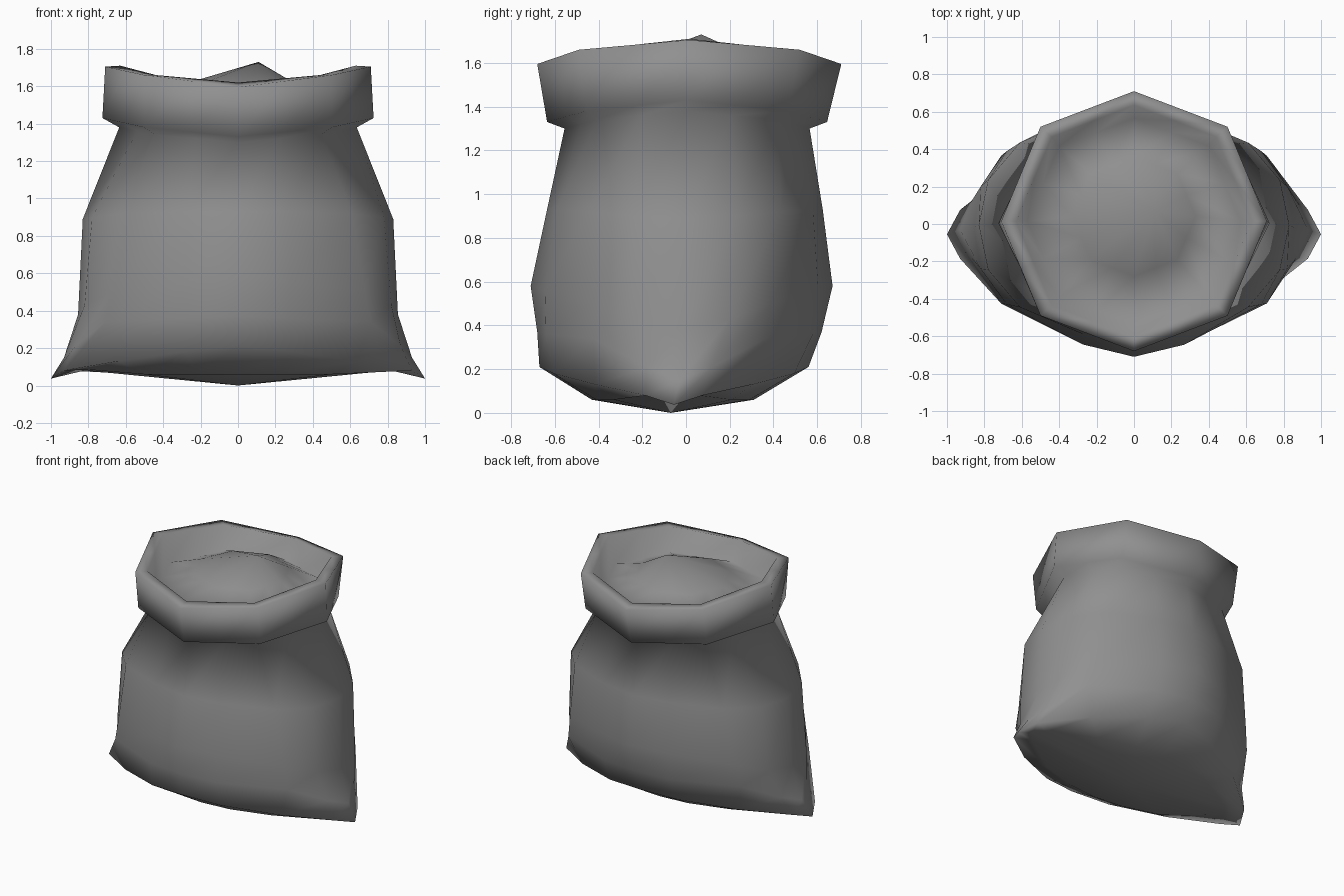
import bpy, bmesh
from mathutils import Vector

if "Cube" in bpy.data.objects:
    bpy.data.objects.remove(bpy.data.objects["Cube"], do_unlink=True)

cloth = bpy.data.materials.new("grey_cloth")
cloth.use_nodes = True
cloth.diffuse_color = (0.28, 0.28, 0.28, 1)
cloth.node_tree.nodes["Principled BSDF"].inputs["Base Color"].default_value = (0.28, 0.28, 0.28, 1)


def full_ring(quarter, yc):
    """Mirror a quarter outline (side point to front point) into a closed ring."""
    q = [Vector(p) for p in quarter]
    half = q + [Vector((-p.x, p.y, p.z)) for p in reversed(q[:-1])]
    ring = half + [Vector((p.x, -p.y, p.z)) for p in reversed(half[1:-1])]
    return [p + Vector((0, yc, 0)) for p in ring]


def octagon(side, diagonal, front, yc):
    """Eight-cornered ring with a midpoint on every edge."""
    s, d, f = Vector(side), Vector(diagonal), Vector(front)
    return full_ring([s, (s + d) / 2, d, (d + f) / 2, f], yc)


def loft(name, rings, start, end):
    """Skin the rings in order and close both ends with fans."""
    bm = bmesh.new()
    loops = [[bm.verts.new(p) for p in r] for r in rings]
    n = len(loops[0])
    for a, b in zip(loops, loops[1:]):
        for i in range(n):
            j = (i + 1) % n
            bm.faces.new((a[i], a[j], b[j], b[i]))
    for tip, loop in ((start, loops[0]), (end, loops[-1])):
        v = bm.verts.new(tip)
        for i in range(n):
            bm.faces.new((v, loop[i], loop[(i + 1) % n]))
    bmesh.ops.recalc_face_normals(bm, faces=bm.faces)
    for f in bm.faces:
        f.smooth = True
    me = bpy.data.meshes.new(name)
    bm.to_mesh(me)
    bm.free()
    me.materials.append(cloth)
    bpy.context.collection.objects.link(bpy.data.objects.new(name, me))


# Body: sagging base, pulled-out bottom corners, bulging middle
body = [
    full_ring([(.865, 0, .085), (.8, .08, .085), (.5, .27, .06), (.22, .35, .06), (0, .37, .06)], -.06),
    full_ring([(1, 0, .037), (.93, .13, .08), (.64, .36, .13), (.28, .55, .18), (0, .615, .21)], -.055),
    full_ring([(.93, 0, .15), (.87, .15, .21), (.71, .395, .34), (.27, .61, .36), (0, .65, .37)], -.03),
    full_ring([(.855, 0, .38), (.82, .22, .43), (.68, .41, .5), (.27, .625, .56), (0, .69, .58)], -.02),
    full_ring([(.83, 0, .89), (.78, .24, .9), (.61, .44, .92), (.27, .585, .93), (0, .63, .93)], -.005),
]

# Neck, then the rolled collar: underside, outer wall, lip and sloping inner wall
collar = [
    octagon((.635, 0, 1.38), (.445, .41, 1.34), (0, .56, 1.3), .005),
    octagon((.725, 0, 1.43), (.5, .46, 1.38), (0, .64, 1.33), .005),
    octagon((.71, 0, 1.705), (.5, .505, 1.66), (0, .695, 1.595), .015),
    octagon((.63, 0, 1.71), (.44, .45, 1.66), (0, .62, 1.62), .015),
]

# Contents: a low heap meeting the collar, with an off-centre peak
heap = [
    octagon((.57, 0, 1.52), (.4, .4, 1.5), (0, .55, 1.48), .015),
    octagon((.33, 0, 1.6), (.23, .23, 1.6), (0, .32, 1.6), .04),
]
loft("open_sack", body + collar + heap, start=(0, -.07, 0), end=(.11, .07, 1.73))
